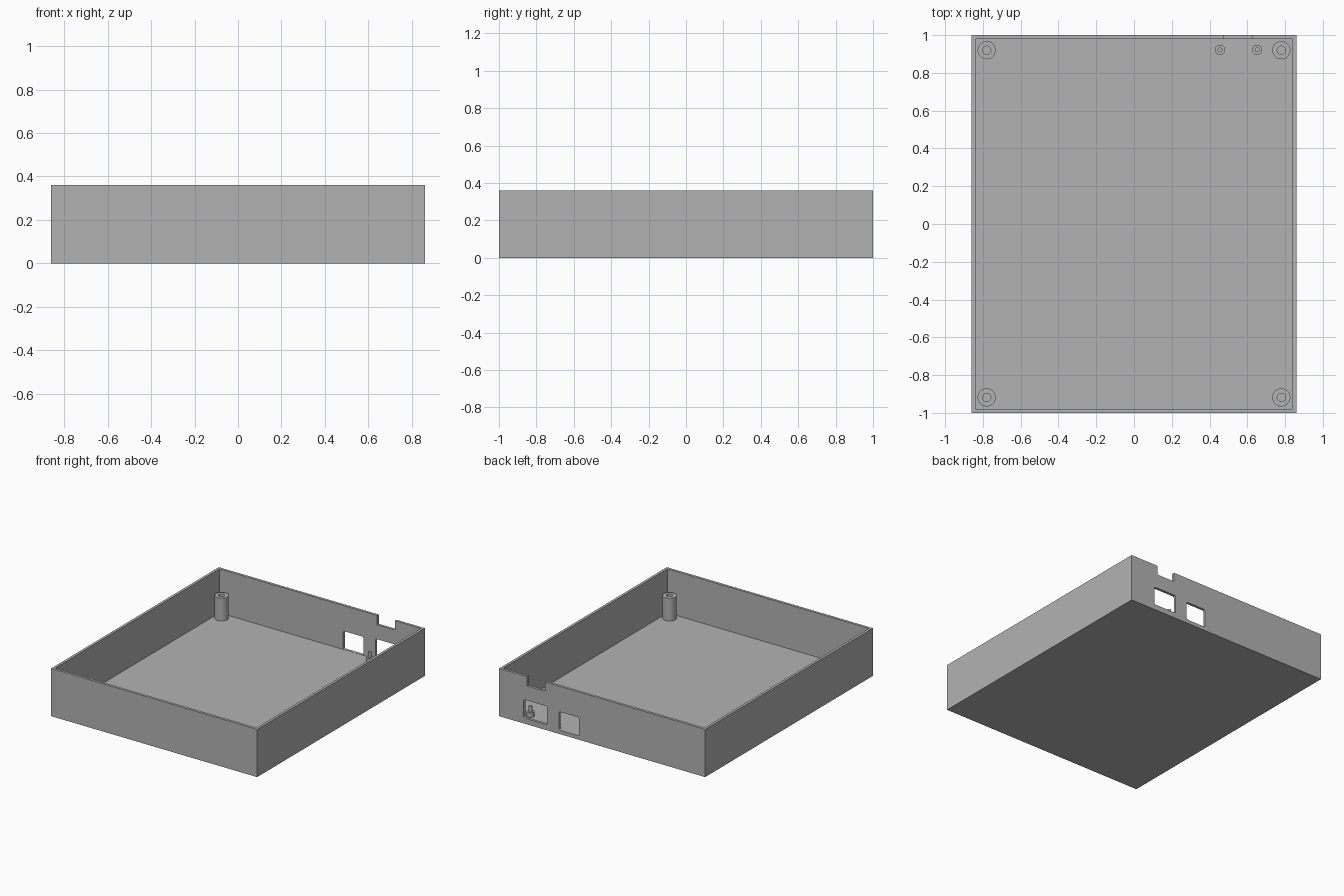
import bpy
import bmesh
from math import radians
from mathutils import Matrix, Vector

if "Cube" in bpy.data.objects:
    bpy.data.objects.remove(bpy.data.objects["Cube"])

WIDTH, DEPTH, HEIGHT = 1.72, 2.0, 0.36
WALL, FLOOR = 0.02, 0.028

grey = bpy.data.materials.new("plain grey")
grey.use_nodes = True
colour = (0.45, 0.45, 0.45, 1)
grey.diffuse_color = colour
grey.node_tree.nodes["Principled BSDF"].inputs["Base Color"].default_value = colour


def add_object(name, bm):
    mesh = bpy.data.meshes.new(name)
    bmesh.ops.recalc_face_normals(bm, faces=bm.faces)
    bm.to_mesh(mesh)
    bm.free()
    obj = bpy.data.objects.new(name, mesh)
    bpy.context.collection.objects.link(obj)
    mesh.materials.append(grey)
    return obj


def block(name, low, high, corner=0):
    """Box between two corners; corner rounds the edges that run along y."""
    low, high = Vector(low), Vector(high)
    bm = bmesh.new()
    bmesh.ops.create_cube(bm, size=1, matrix=Matrix.Translation((low + high) / 2)
                          @ Matrix.Diagonal((*(high - low), 1)))
    if corner:
        edges = [e for e in bm.edges
                 if abs(e.verts[0].co.y - e.verts[1].co.y) > 0.01]
        bmesh.ops.bevel(bm, geom=edges, offset=corner, segments=3,
                        profile=0.5, affect='EDGES')
    return add_object(name, bm)


def lathe(name, profile, x, y, steps=32):
    """Revolve a radius/height profile around a vertical axis at x, y."""
    bm = bmesh.new()
    verts = [bm.verts.new((r, 0, z)) for r, z in profile]
    edges = [bm.edges.new(pair) for pair in zip(verts, verts[1:])]
    bmesh.ops.spin(bm, geom=verts + edges, axis=(0, 0, 1), cent=(0, 0, 0),
                   angle=radians(360), steps=steps)
    bmesh.ops.remove_doubles(bm, verts=bm.verts, dist=0.0001)
    obj = add_object(name, bm)
    obj.location = (x, y, 0)
    activate(obj)
    bpy.ops.object.shade_smooth_by_angle(angle=radians(30))
    return obj


def activate(obj):
    bpy.ops.object.select_all(action='DESELECT')
    obj.select_set(True)
    bpy.context.view_layer.objects.active = obj


def cut(target, cutter):
    cutter.hide_render = True
    mod = target.modifiers.new("cut", 'BOOLEAN')
    mod.operation, mod.solver, mod.object = 'DIFFERENCE', 'EXACT', cutter
    activate(target)
    bpy.ops.object.modifier_apply(modifier=mod.name)
    bpy.data.objects.remove(cutter)


# Open tray with thin walls
hx, hy = WIDTH / 2, DEPTH / 2
tray = block("tray", (-hx, -hy, 0), (hx, hy, HEIGHT))
cut(tray, block("cavity", (WALL - hx, WALL - hy, FLOOR), (hx - WALL, hy - WALL, 1)))

# Openings in the back wall: rim notch and two sockets
back_in, back_out = hy - 0.05, hy + 0.05
cut(tray, block("notch", (0.475, back_in, 0.29), (0.625, back_out, 0.5)))
cut(tray, block("wide_socket", (0.46, back_in, 0.042), (0.655, back_out, 0.181), 0.012))
cut(tray, block("square_socket", (0.192, back_in, FLOOR + 0.001),
                (0.36, back_out, 0.168), 0.012))

# Hollow screw posts in the four corners
post = [(0.048, FLOOR - 0.004), (0.048, 0.2), (0.022, 0.2), (0.022, FLOOR), (0, FLOOR)]
for side, x in (("left", 0.78), ("right", -0.78)):
    for end, y in (("front", -0.918), ("back", 0.92)):
        lathe(f"{end}_{side}_screw_post", post, x, y)

# Stepped locating pins behind the wide socket
pin = [(0.027, FLOOR - 0.004), (0.027, 0.063), (0.013, 0.063), (0.013, 0.105), (0, 0.105)]
for side, x in (("left", 0.652), ("right", 0.455)):
    lathe(f"{side}_locating_pin", pin, x, 0.922, 24)
